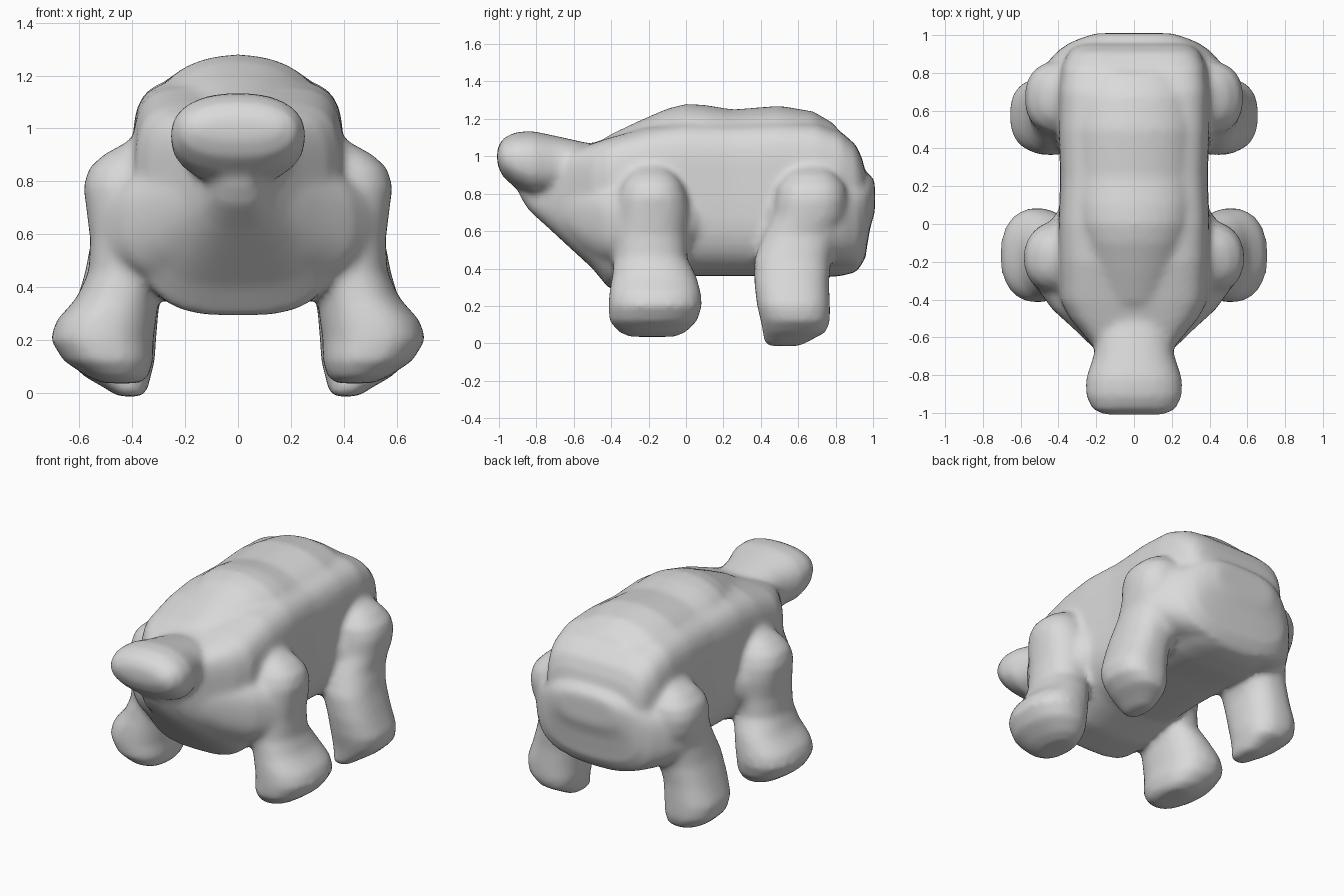
import bpy, bmesh, math

grey = bpy.data.materials.new("light grey")
grey.diffuse_color = (0.7, 0.7, 0.7, 1)
bm = bmesh.new()
SIDES = 40


def loft(rings):
    """Closed skin through a list of rings of points."""
    rows = [[bm.verts.new(p) for p in r] for r in rings]
    for a, b in zip(rows, rows[1:]):
        for i in range(SIDES):
            j = (i + 1) % SIDES
            bm.faces.new((a[i], a[j], b[j], b[i]))
    bm.faces.new(rows[0][::-1])
    bm.faces.new(rows[-1])


def oval(n, n_low=None):
    """Unit superellipse, optionally with another exponent for the lower half."""
    pts = []
    for i in range(SIDES):
        t = 2 * math.pi * i / SIDES
        c, s = math.cos(t), math.sin(t)
        e = 2 / (n_low if n_low and s < 0 else n)
        pts.append((math.copysign(abs(c) ** e, c), math.copysign(abs(s) ** e, s)))
    return pts


def loft_y(stations, n, n_low=None):
    """Stations along the body: y, bottom, top, half width."""
    loft([[(hw * u, y, (zb + zt) / 2 + (zt - zb) / 2 * v) for u, v in oval(n, n_low)]
          for y, zb, zt, hw in stations])


def legs(stations, n):
    """Mirrored pair of legs, stations from the top down: z, x, y, x radius, y radius."""
    for s in (-1, 1):
        loft([[(s * (x + rx * u), y + ry * v, z) for u, v in oval(n)]
              for z, x, y, rx, ry in stations])


# trunk with wedge shaped chest
loft_y([(-.89, .79, .90, .06), (-.84, .71, .95, .09), (-.75, .63, 1.0, .14), (-.62, .51, 1.03, .24),
        (-.5, .40, 1.07, .34), (-.41, .29, 1.10, .39), (-.2, .30, 1.16, .40), (0, .36, 1.185, .40),
        (.25, .36, 1.18, .39), (.5, .36, 1.19, .40), (.7, .35, 1.18, .40), (.83, .36, 1.13, .385),
        (.91, .38, 1.06, .35), (.945, .43, .98, .31), (.96, .5, .9, .24)], 5, 3)

# raised back
loft_y([(-.42, .9, 1.11, .16), (-.25, .9, 1.19, .22), (-.1, .9, 1.255, .27), (0, .9, 1.28, .30),
        (.1, .9, 1.275, .31), (.25, .9, 1.25, .31), (.5, .9, 1.27, .32), (.68, .9, 1.24, .30),
        (.8, .9, 1.17, .26)], 2)

# shoulder mass running from chest into front legs
loft_y([(-.66, .58, .86, .21), (-.55, .47, .88, .325), (-.45, .40, .89, .435), (-.36, .37, .89, .50),
        (-.25, .37, .90, .54), (-.1, .39, .89, .52), (0, .43, .86, .45), (.07, .52, .8, .405)], 2.7)

# rump mass joining the hips
loft_y([(.45, .45, .84, .43), (.6, .42, .88, .52), (.75, .40, .89, .535), (.85, .39, .89, .465),
        (.92, .39, .90, .40), (.96, .46, .91, .34), (.985, .62, .9, .28), (1.01, .70, .87, .2)], 2.8)

# head
loft_y([(-1.01, .96, 1.04, .16), (-.98, .89, 1.095, .22), (-.91, .83, 1.13, .255),
        (-.82, .79, 1.135, .255), (-.7, .79, 1.11, .215), (-.52, .85, 1.07, .18)], 2.3)

# front legs with shoulders and wide feet
legs([(.95, .36, -.18, .06, .07), (.9, .37, -.18, .14, .13), (.85, .38, -.18, .185, .165),
      (.78, .38, -.18, .205, .19), (.7, .38, -.18, .195, .2), (.58, .38, -.19, .18, .2),
      (.46, .41, -.19, .155, .195), (.36, .455, -.17, .155, .225), (.27, .50, -.165, .19, .245),
      (.2, .515, -.165, .195, .25), (.12, .49, -.175, .17, .235), (.06, .455, -.18, .115, .18),
      (.035, .44, -.18, .07, .12)], 2.3)

# hind legs with hips
legs([(.95, .34, .67, .07, .08), (.9, .35, .67, .15, .14), (.84, .36, .67, .20, .185),
      (.77, .36, .67, .22, .2), (.68, .37, .66, .2, .2), (.58, .38, .61, .175, .2),
      (.45, .42, .57, .16, .205), (.32, .46, .565, .16, .2), (.2, .485, .575, .175, .195),
      (.12, .48, .585, .165, .185), (.06, .455, .58, .125, .17), (.02, .425, .545, .085, .13),
      (-.015, .405, .52, .05, .09)], 2.4)

bmesh.ops.recalc_face_normals(bm, faces=bm.faces)
mesh = bpy.data.meshes.new("animal_body")
bm.to_mesh(mesh)
bm.free()
mesh.materials.append(grey)
body = bpy.data.objects.new("animal_body", mesh)
bpy.context.collection.objects.link(body)

# melt all parts into one soft skin
remesh = body.modifiers.new("skin", 'REMESH')
remesh.mode = 'VOXEL'
remesh.voxel_size = .02
remesh.use_smooth_shade = True
soft = body.modifiers.new("soften", 'SMOOTH')
soft.factor = .5
soft.iterations = 8
